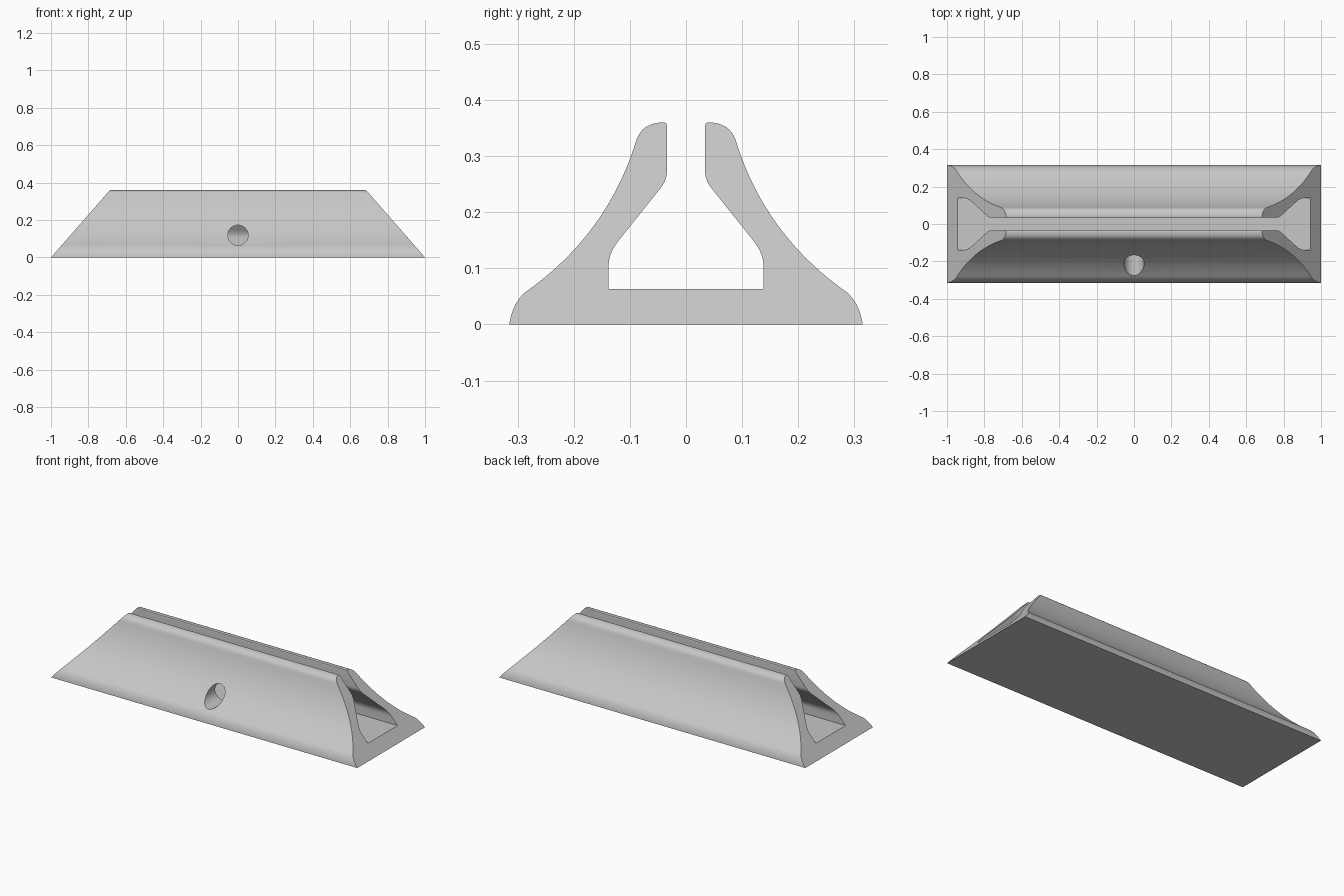
import bpy, bmesh, math
from mathutils import Vector

old = bpy.data.objects.get("Cube")
if old:
    bpy.data.objects.remove(old, do_unlink=True)

MITRE = 0.875  # how far each end leans inward per unit of height

grey = bpy.data.materials.new("light_grey")
grey.use_nodes = True
colour = (0.57, 0.57, 0.57, 1)
grey.diffuse_color = colour
grey.node_tree.nodes["Principled BSDF"].inputs["Base Color"].default_value = colour


def curve(start, control, end, steps):
    """Points of a quadratic curve, both ends included."""
    a, b, c = Vector(start), Vector(control), Vector(end)
    ts = [i / steps for i in range(steps + 1)]
    return [a * (1 - t) ** 2 + b * 2 * t * (1 - t) + c * t * t for t in ts]


# Half of the cross-section (y, z), from the foot up and round to the cavity floor
half = (
    curve((0.315, 0), (0.31, 0.036), (0.287, 0.057), 8)              # rounded foot
    + curve((0.287, 0.057), (0.139, 0.161), (0.088, 0.33), 20)[1:]   # concave flank
    + curve((0.088, 0.33), (0.077, 0.359), (0.042, 0.36), 8)[1:]     # rounded lip
    + curve((0.042, 0.36), (0.034, 0.361), (0.034, 0.354), 4)[1:]    # lip corner
    + curve((0.034, 0.272), (0.034, 0.257), (0.046, 0.242), 6)       # slot wall
    + curve((0.122, 0.147), (0.138, 0.126), (0.138, 0.104), 6)       # cavity shoulder
    + [Vector((0.138, 0.063))]
)
profile = half + [Vector((-p.x, p.y)) for p in reversed(half)]

# Extruded rail with mitred ends
bm = bmesh.new()
ends = [[bm.verts.new((s * (1 - MITRE * z), y, z)) for y, z in profile] for s in (-1, 1)]
for ring in ends:
    bm.faces.new(ring)
count = len(profile)
for i in range(count):
    j = (i + 1) % count
    bm.faces.new((ends[0][i], ends[0][j], ends[1][j], ends[1][i]))
bmesh.ops.recalc_face_normals(bm, faces=bm.faces)
mesh = bpy.data.meshes.new("slotted_rail")
bm.to_mesh(mesh)
bm.free()
mesh.materials.append(grey)
rail = bpy.data.objects.new("slotted_rail", mesh)
bpy.context.collection.objects.link(rail)

# Round hole through the front wall only
bpy.ops.mesh.primitive_cylinder_add(vertices=48, radius=0.054, depth=0.35,
                                    location=(0, -0.225, 0.119),
                                    rotation=(math.pi / 2, 0, 0))
cutter = bpy.context.object
cutter.name = "hole_cutter"
cutter.data.materials.append(grey)

cut = rail.modifiers.new("front_hole", "BOOLEAN")
cut.operation = "DIFFERENCE"
cut.solver = "EXACT"
cut.object = cutter

bpy.ops.object.select_all(action="DESELECT")
rail.select_set(True)
bpy.context.view_layer.objects.active = rail
bpy.ops.object.modifier_apply(modifier=cut.name)
bpy.data.objects.remove(cutter, do_unlink=True)
bpy.ops.object.shade_smooth_by_angle(angle=math.radians(30))
